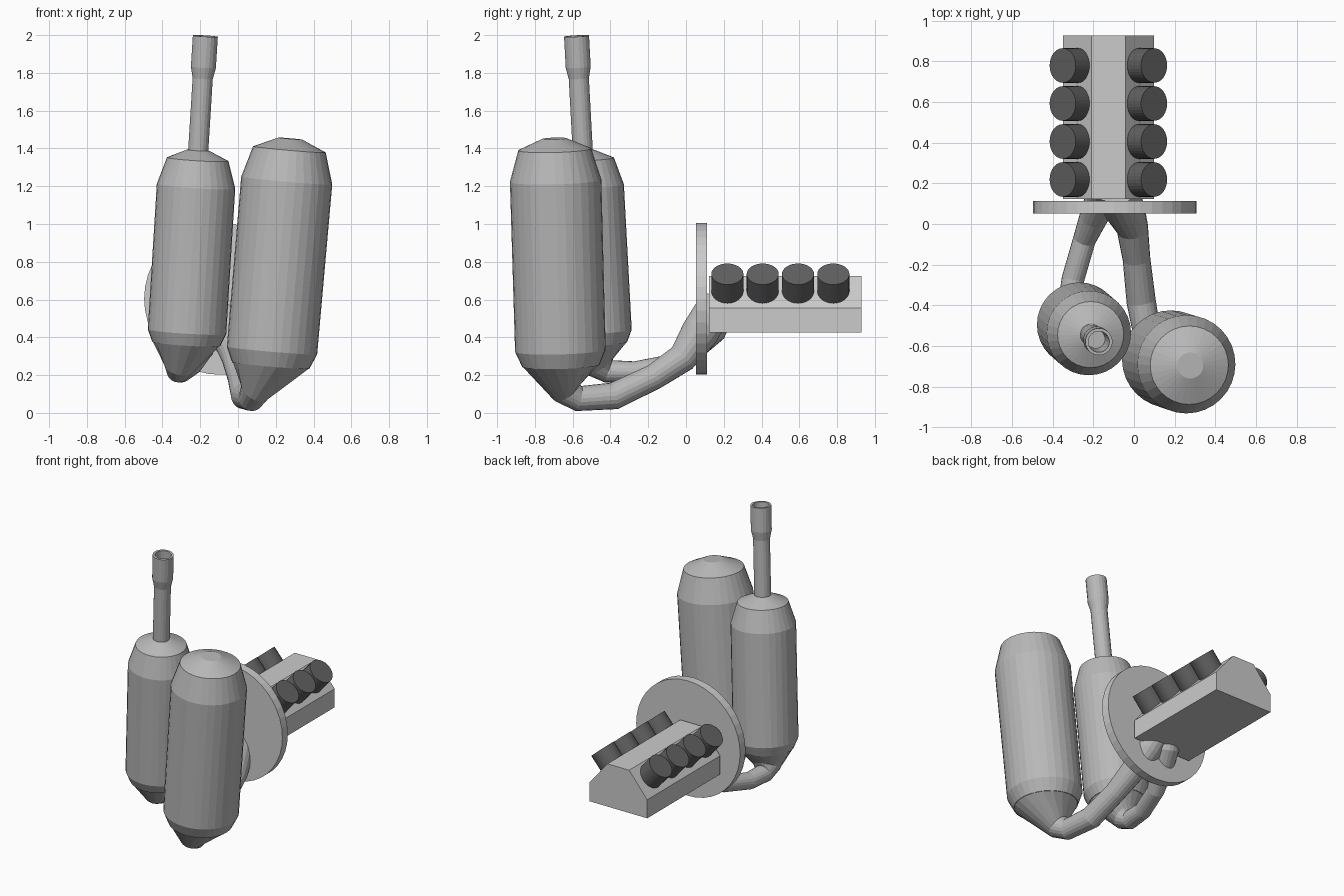
import bpy, bmesh
from math import cos, sin, pi, radians
from mathutils import Vector, Matrix

if "Cube" in bpy.data.objects:
    bpy.data.objects.remove(bpy.data.objects["Cube"])


def material(name, v):
    m = bpy.data.materials.new(name)
    m.diffuse_color = (v, v, v, 1)
    m.use_nodes = True
    m.node_tree.nodes["Principled BSDF"].inputs["Base Color"].default_value = m.diffuse_color
    return m


STEEL = material("dull_steel", 0.48)
DARK = material("dark_metal", 0.12)


def finish(name, bm, mat=None):
    bmesh.ops.recalc_face_normals(bm, faces=bm.faces)
    me = bpy.data.meshes.new(name)
    bm.to_mesh(me)
    bm.free()
    ob = bpy.data.objects.new(name, me)
    bpy.context.collection.objects.link(ob)
    if mat:
        me.materials.append(mat)
    return ob


def skin(name, path, normals, sides, mat):
    """Join rings (point, radius) facing the given normals into a capped tube."""
    bm = bmesh.new()
    rings, u, prev = [], None, None
    for (p, r), n in zip(path, normals):
        if u is None:
            u = n.orthogonal().normalized()
        else:
            u = prev.rotation_difference(n) @ u
        v, prev = n.cross(u), n
        rings.append([bm.verts.new(Vector(p) + r * (cos(a) * u + sin(a) * v))
                      for a in (2 * pi * i / sides for i in range(sides))])
    for a, b in zip(rings, rings[1:]):
        for i in range(sides):
            j = (i + 1) % sides
            bm.faces.new((a[i], a[j], b[j], b[i]))
    bm.faces.new(rings[0][::-1])
    bm.faces.new(rings[-1])
    return finish(name, bm, mat)


def lathe(name, base, axis, profile, sides, mat=None):
    """Profile of (height, radius) turned about a line; heights are world z."""
    base, axis = Vector(base), Vector(axis)
    path = [(base + axis * (z - base.z) / axis.z, r) for z, r in profile]
    return skin(name, path, [axis.normalized()] * len(path), sides, mat)


def pipe(name, start_axis, path, mat):
    pts = [Vector(p) for p, r in path]
    d = [(b - a).normalized() for a, b in zip(pts, pts[1:])]
    normals = [-Vector(start_axis).normalized()]
    normals += [(a + b).normalized() for a, b in zip(d, d[1:])] + [d[-1]]
    return skin(name, path, normals, 20, mat)


# Large tank and its outlet funnel and pipe
big_axis = (0.077, -0.025, 0.89)
lathe("large_tank", (0.18, -0.665, 0.33), big_axis,
      [(0.25, 0.205), (0.33, 0.24), (1.23, 0.242), (1.395, 0.193), (1.452, 0.064)], 32, STEEL)
pipe("large_tank_pipe", big_axis,
     [((0.174, -0.663, 0.252), 0.204), ((0.09, -0.635, 0.115), 0.08),
      ((0.07, -0.57, 0.076), 0.068), ((0.035, -0.38, 0.09), 0.072),
      ((0.012, -0.17, 0.19), 0.068), ((-0.008, -0.02, 0.29), 0.078),
      ((-0.045, 0.07, 0.42), 0.1), ((-0.09, 0.17, 0.58), 0.1)], STEEL)

# Small tank with its pipe
small_axis = (0.062, -0.054, 1)
small_base = (-0.27, -0.495, 0.43)
lathe("small_tank", small_base, small_axis,
      [(0.365, 0.18), (0.43, 0.208), (1.2, 0.208), (1.343, 0.163), (1.39, 0.06)], 32, STEEL)
pipe("small_tank_pipe", small_axis,
     [((-0.274, -0.491, 0.367), 0.179), ((-0.31, -0.45, 0.25), 0.085),
      ((-0.315, -0.41, 0.22), 0.062), ((-0.3, -0.27, 0.217), 0.056),
      ((-0.245, -0.08, 0.255), 0.056), ((-0.2, 0.03, 0.34), 0.07),
      ((-0.155, 0.13, 0.44), 0.085), ((-0.13, 0.19, 0.58), 0.085)], STEEL)

# Open stack on the small tank, with inner wall
lathe("exhaust_stack", small_base, small_axis,
      [(1.34, 0.054), (1.77, 0.054), (1.83, 0.067), (1.995, 0.067),
       (1.995, 0.052), (1.75, 0.046)], 20, STEEL)

# Round mounting plate
bm = bmesh.new()
bmesh.ops.create_cone(bm, cap_ends=True, segments=40, radius1=0.402, radius2=0.402, depth=0.06,
                      matrix=Matrix.Translation((-0.095, 0.082, 0.604)) @ Matrix.Rotation(pi / 2, 4, 'X'))
finish("mounting_plate", bm)

# Engine block: chamfered section pushed along y
CX = -0.126
bm = bmesh.new()
half = [(0.224, 0.425), (0.224, 0.555), (0.084, 0.724)]
section = half + [(-x, z) for x, z in reversed(half)]
face = bm.faces.new([bm.verts.new((CX + x, 0.123, z)) for x, z in section])
ext = bmesh.ops.extrude_face_region(bm, geom=[face], use_keep_orig=True)
bmesh.ops.translate(bm, vec=(0, 0.805, 0),
                    verts=[g for g in ext["geom"] if isinstance(g, bmesh.types.BMVert)])
finish("engine_block", bm)

# Two banks of four cylinders
tilt = radians(41)
for side, label in ((-1, "left"), (1, "right")):
    axis = Vector((side * sin(tilt), 0, cos(tilt)))
    for i in range(4):
        top = Vector((CX + side * 0.225, 0.219 + i * 0.187, 0.735))
        bm = bmesh.new()
        bmesh.ops.create_cone(bm, cap_ends=True, segments=32, radius1=0.085, radius2=0.085, depth=0.14,
                              matrix=Matrix.Translation(top - axis * 0.07) @
                              Matrix.Rotation(side * tilt, 4, 'Y'))
        finish(f"{label}_cylinder_{i + 1}", bm, DARK)
